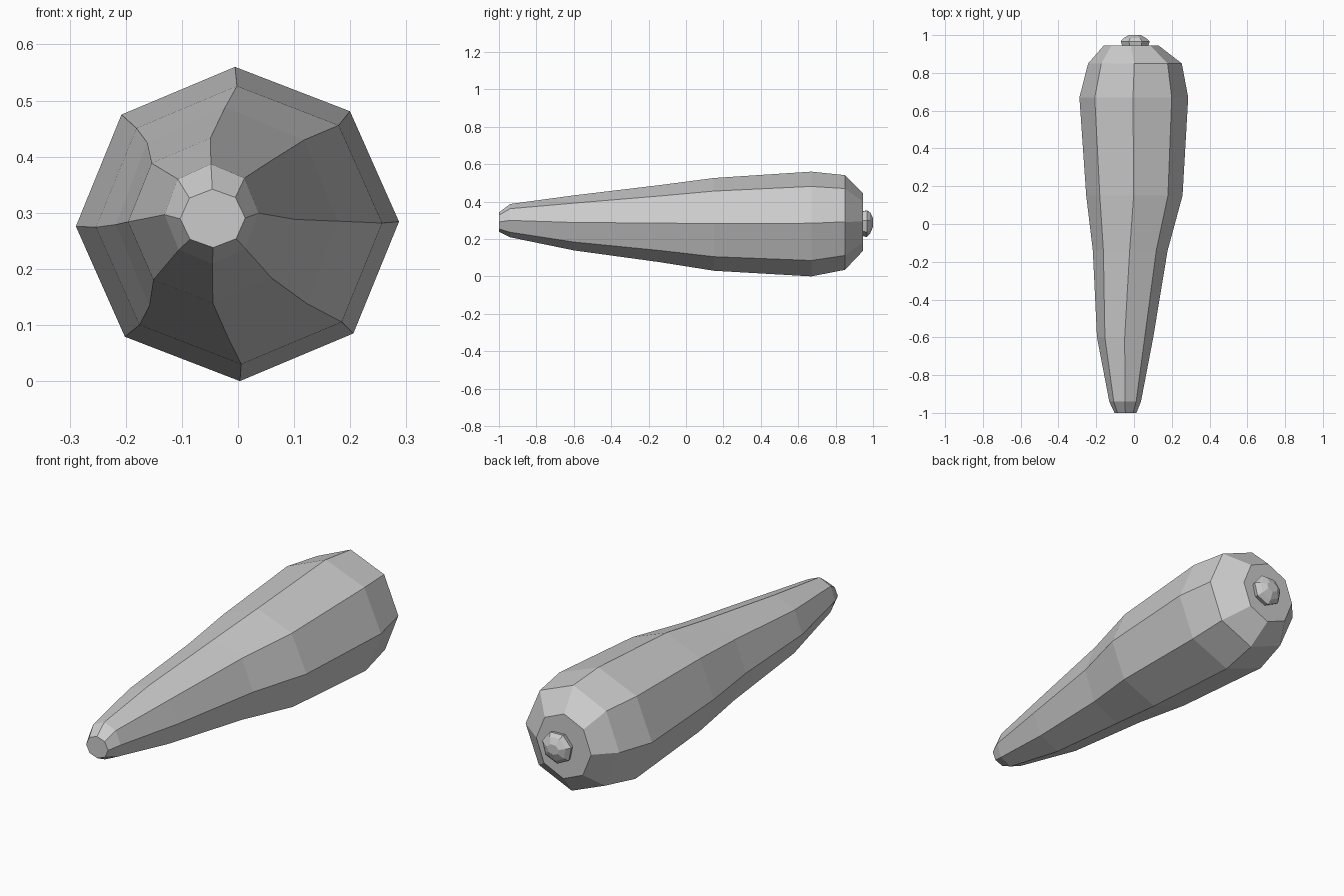
import bpy
import bmesh
from math import cos, sin, pi

cube = bpy.data.objects.get("Cube")
if cube:
    bpy.data.objects.remove(cube, do_unlink=True)

grey = bpy.data.materials.new("plain grey")
grey.use_nodes = True
grey.diffuse_color = (0.6, 0.6, 0.6, 1)
grey.node_tree.nodes["Principled BSDF"].inputs["Base Color"].default_value = (0.6, 0.6, 0.6, 1)


def loft(name, rings, sides, turn=0.0):
    """Skin flat-shaded rings (y, x centre, z centre, x radius, z radius) from front to back."""
    bm = bmesh.new()
    loops = []
    for y, cx, cz, rx, rz in rings:
        angles = [turn + 2 * pi * i / sides for i in range(sides)]
        loops.append([bm.verts.new((cx + rx * cos(a), y, cz + rz * sin(a))) for a in angles])
    for a, b in zip(loops, loops[1:]):
        for i in range(sides):
            j = (i + 1) % sides
            bm.faces.new((a[i], a[j], b[j], b[i]))
    bm.faces.new(loops[0])
    bm.faces.new(loops[-1])
    bmesh.ops.recalc_face_normals(bm, faces=bm.faces)
    mesh = bpy.data.meshes.new(name)
    bm.to_mesh(mesh)
    bm.free()
    mesh.materials.append(grey)
    obj = bpy.data.objects.new(name, mesh)
    bpy.context.collection.objects.link(obj)
    return obj


# Tapered, slightly bent root
loft("carrot_root", [
    (-1.00, -0.045, 0.290, 0.058, 0.052),
    (-0.94, -0.047, 0.298, 0.084, 0.089),
    (-0.60, -0.047, 0.286, 0.149, 0.147),
    (-0.14, -0.020, 0.282, 0.198, 0.206),
    (0.15, 0.002, 0.278, 0.255, 0.248),
    (0.67, -0.001, 0.280, 0.288, 0.280),
    (0.85, 0.005, 0.288, 0.248, 0.253),
    (0.945, -0.015, 0.290, 0.145, 0.155),
], 8, 0.015)

# Small rounded stem stub at the wide end
loft("stem_stub", [
    (0.93, 0.006, 0.285, 0.066, 0.066),
    (0.967, 0.006, 0.285, 0.079, 0.075),
    (0.985, 0.004, 0.288, 0.060, 0.058),
    (1.00, 0.004, 0.290, 0.032, 0.025),
], 7, 0.2)
